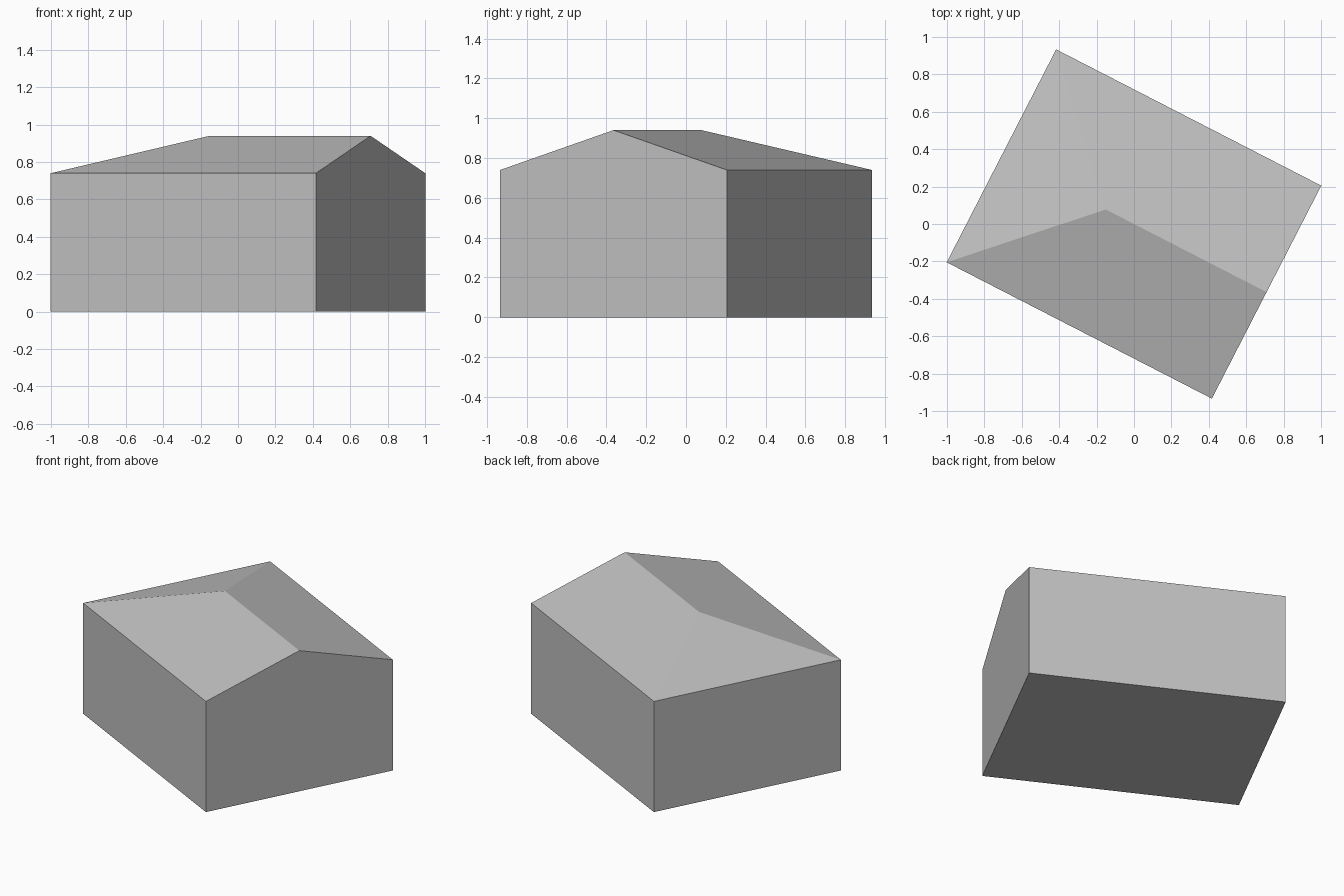
import bpy
import math

cube = bpy.data.objects.get("Cube")
if cube:
    bpy.data.objects.remove(cube, do_unlink=True)

HALF_LENGTH, HALF_WIDTH = 0.797, 0.64
EAVES, RIDGE = 0.74, 0.94
HIP_X = -0.17          # where the ridge meets the hipped end
TURN = math.radians(-27.2)

grey = bpy.data.materials.new("plain grey")
grey.use_nodes = True
colour = (0.53, 0.53, 0.53, 1)
grey.diffuse_color = colour
grey.node_tree.nodes["Principled BSDF"].inputs["Base Color"].default_value = colour


def add_part(name, verts, faces):
    mesh = bpy.data.meshes.new(name)
    mesh.from_pydata(verts, [], faces)
    mesh.materials.append(grey)
    part = bpy.data.objects.new(name, mesh)
    part.rotation_euler.z = TURN
    bpy.context.collection.objects.link(part)


def rectangle(z):
    return [(x * HALF_LENGTH, y * HALF_WIDTH, z)
            for x, y in ((-1, -1), (1, -1), (1, 1), (-1, 1))]


gable_peak = (HALF_LENGTH, 0, RIDGE)
hip_peak = (HIP_X, 0, RIDGE)

# Walls with a floor; the wall at the ridge end rises into a gable
sides = [(i, (i + 1) % 4, (i + 1) % 4 + 4, i + 4) for i in (0, 2, 3)]
gable = (1, 2, 6, 8, 5)
floor = (3, 2, 1, 0)
add_part("walls", rectangle(0) + rectangle(EAVES) + [gable_peak],
         sides + [gable, floor])

# Roof: two long slopes and one hipped end
add_part("roof", rectangle(EAVES) + [gable_peak, hip_peak],
         [(0, 1, 4, 5), (2, 3, 5, 4), (3, 0, 5)])
